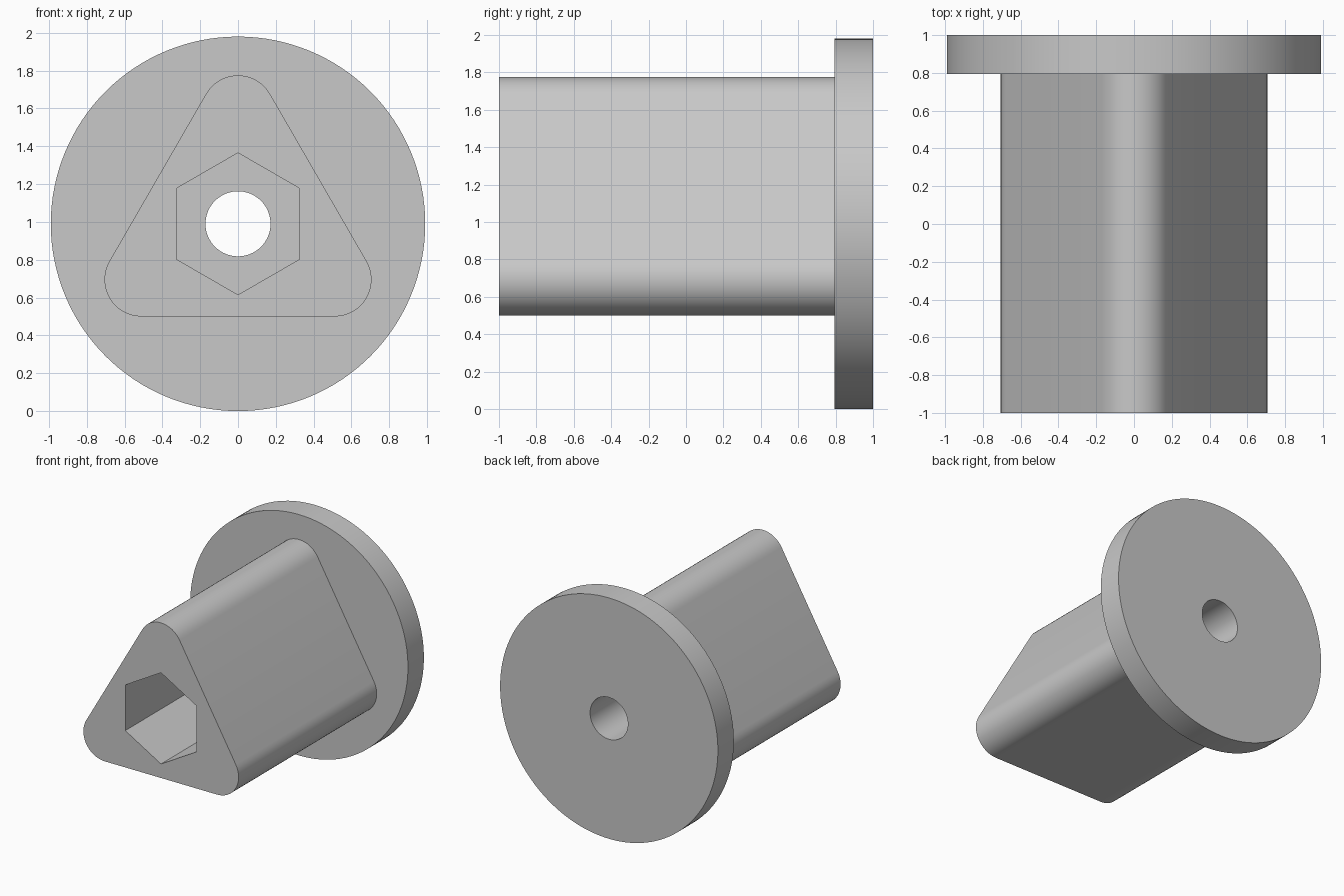
import bpy, bmesh, math
from mathutils import Vector

if "Cube" in bpy.data.objects:
    bpy.data.objects.remove(bpy.data.objects["Cube"], do_unlink=True)

AXIS_Z = 0.99
FRONT, JOINT, BACK = -1.0, 0.793, 1.0
SOCKET_FLOOR = 0.2

grey = bpy.data.materials.new("plain grey")
grey.use_nodes = True
colour = (0.58, 0.58, 0.58, 1)
grey.diffuse_color = colour
grey.node_tree.nodes["Principled BSDF"].inputs["Base Color"].default_value = colour


def ring(radius, count):
    """Regular outline with a point at the top."""
    angles = [math.pi / 2 + math.tau * i / count for i in range(count)]
    return [(radius * math.cos(a), radius * math.sin(a)) for a in angles]


def rounded_triangle(inradius, corner, steps=16):
    """Triangle outline with an arc at each corner."""
    points = []
    for k in range(3):
        mid = math.pi / 2 + k * math.tau / 3
        reach = 2 * (inradius - corner)
        for i in range(steps + 1):
            a = mid + (i / steps - 0.5) * math.tau / 3
            points.append((reach * math.cos(mid) + corner * math.cos(a),
                           reach * math.sin(mid) + corner * math.sin(a)))
    return points


def build(name, sections):
    """Join a chain of outlines: walls along y, flat caps between outlines at equal y."""
    bm = bmesh.new()
    loops = []
    for outline, y in sections:
        verts = [bm.verts.new((x, y, z + AXIS_Z)) for x, z in outline]
        edges = [bm.edges.new((v, verts[i - 1])) for i, v in enumerate(verts)]
        loops.append((verts, edges, y))
    for (va, ea, ya), (vb, eb, yb) in zip(loops, loops[1:]):
        if ya == yb:
            bmesh.ops.triangle_fill(bm, use_beauty=True, edges=ea + eb,
                                    normal=Vector((0, 1, 0)))
        else:
            for i in range(len(va)):
                bm.faces.new((va[i - 1], va[i], vb[i], vb[i - 1]))
    bmesh.ops.recalc_face_normals(bm, faces=bm.faces[:])
    mesh = bpy.data.meshes.new(name)
    bm.to_mesh(mesh)
    bm.free()
    mesh.materials.append(grey)
    obj = bpy.data.objects.new(name, mesh)
    bpy.context.collection.objects.link(obj)
    bpy.ops.object.select_all(action='DESELECT')
    obj.select_set(True)
    bpy.context.view_layer.objects.active = obj
    bpy.ops.object.shade_smooth_by_angle(angle=math.radians(30))
    return obj


triangle = rounded_triangle(0.49, 0.195)
hexagon = ring(0.375, 6)
bore = ring(0.172, 64)
disc = ring(0.99, 128)

# Triangular shaft with a hexagonal socket leading into a round bore
build("triangular_shaft", [(triangle, JOINT), (triangle, FRONT), (hexagon, FRONT),
                           (hexagon, SOCKET_FLOOR), (bore, SOCKET_FLOOR), (bore, JOINT)])

# Round flange at the back, pierced by the bore
build("round_flange", [(triangle, JOINT), (disc, JOINT), (disc, BACK),
                       (bore, BACK), (bore, JOINT)])
